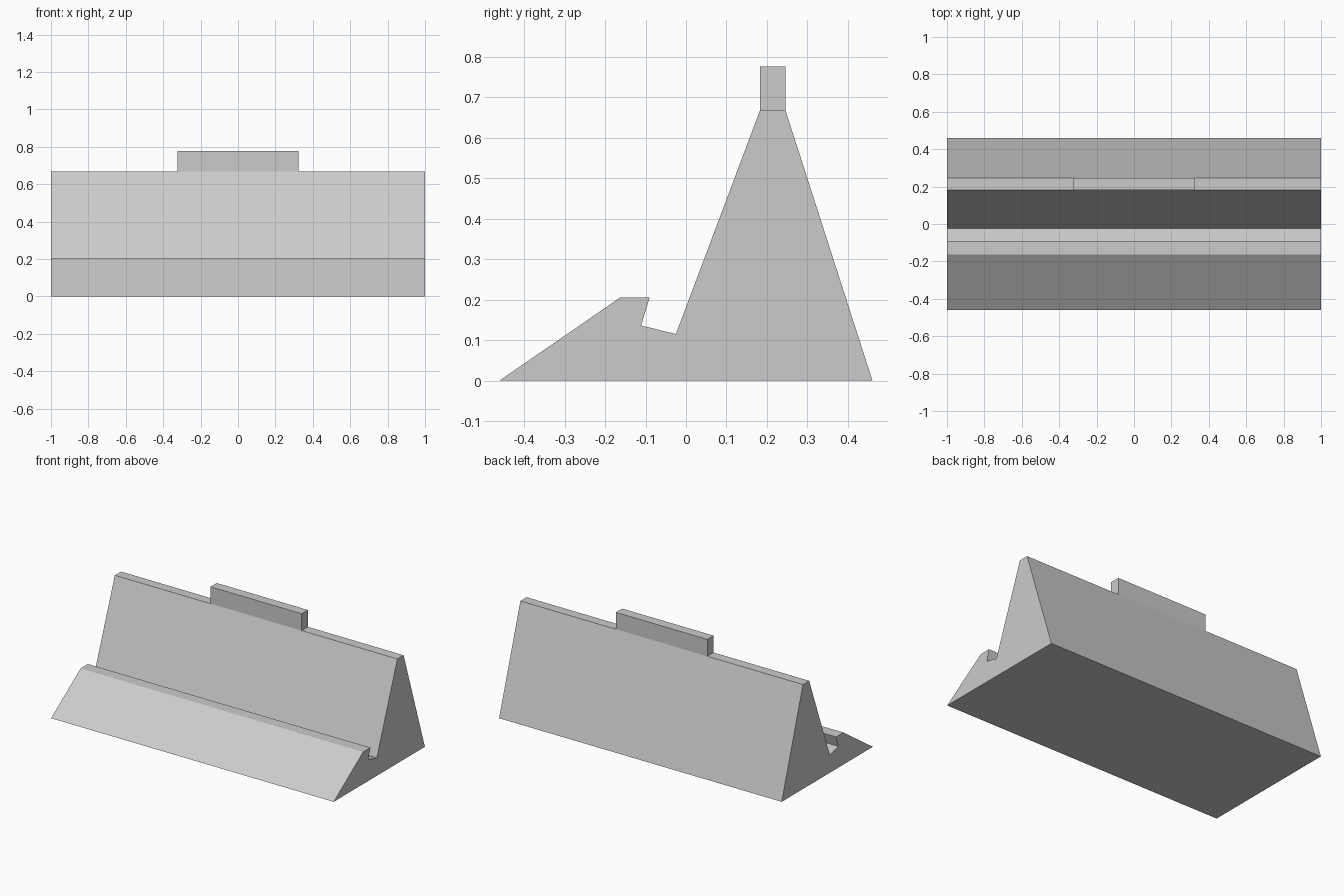
import bpy
import bmesh

if "Cube" in bpy.data.objects:
    bpy.data.objects.remove(bpy.data.objects["Cube"])

grey = bpy.data.materials.new("light_grey")
grey.diffuse_color = (0.6, 0.6, 0.6, 1)
grey.use_nodes = True
grey.node_tree.nodes["Principled BSDF"].inputs["Base Color"].default_value = grey.diffuse_color


def extrude_profile(name, profile, half_width):
    """Extrude a closed (y, z) outline along x, centred on x = 0."""
    bm = bmesh.new()
    face = bm.faces.new([bm.verts.new((-half_width, y, z)) for y, z in profile])
    result = bmesh.ops.extrude_face_region(bm, geom=[face])
    moved = [v for v in result["geom"] if isinstance(v, bmesh.types.BMVert)]
    bmesh.ops.translate(bm, verts=moved, vec=(2 * half_width, 0, 0))
    bmesh.ops.recalc_face_normals(bm, faces=bm.faces)
    mesh = bpy.data.meshes.new(name)
    bm.to_mesh(mesh)
    bm.free()
    mesh.materials.append(grey)
    obj = bpy.data.objects.new(name, mesh)
    bpy.context.collection.objects.link(obj)
    return obj


# Wedge stand: front ramp, undercut slot, leaning back rest
stand = extrude_profile("stand_body", [
    (-0.461, 0), (0.461, 0),
    (0.246, 0.668), (0.183, 0.668),
    (-0.025, 0.115), (-0.111, 0.136),
    (-0.090, 0.205), (-0.163, 0.205),
], 1.0)

# Raised block centred on the top ridge
tab = extrude_profile("top_tab", [
    (0.183, 0.668), (0.246, 0.668), (0.246, 0.776), (0.183, 0.776),
], 0.323)

# Fuse the tab into the body; the tab rises from the ridge
bm = bmesh.new()
bm.from_mesh(tab.data)
bottom = [f for f in bm.faces if f.normal.z < -0.9]
bmesh.ops.delete(bm, geom=bottom, context="FACES_ONLY")
bm.to_mesh(tab.data)
bm.free()
